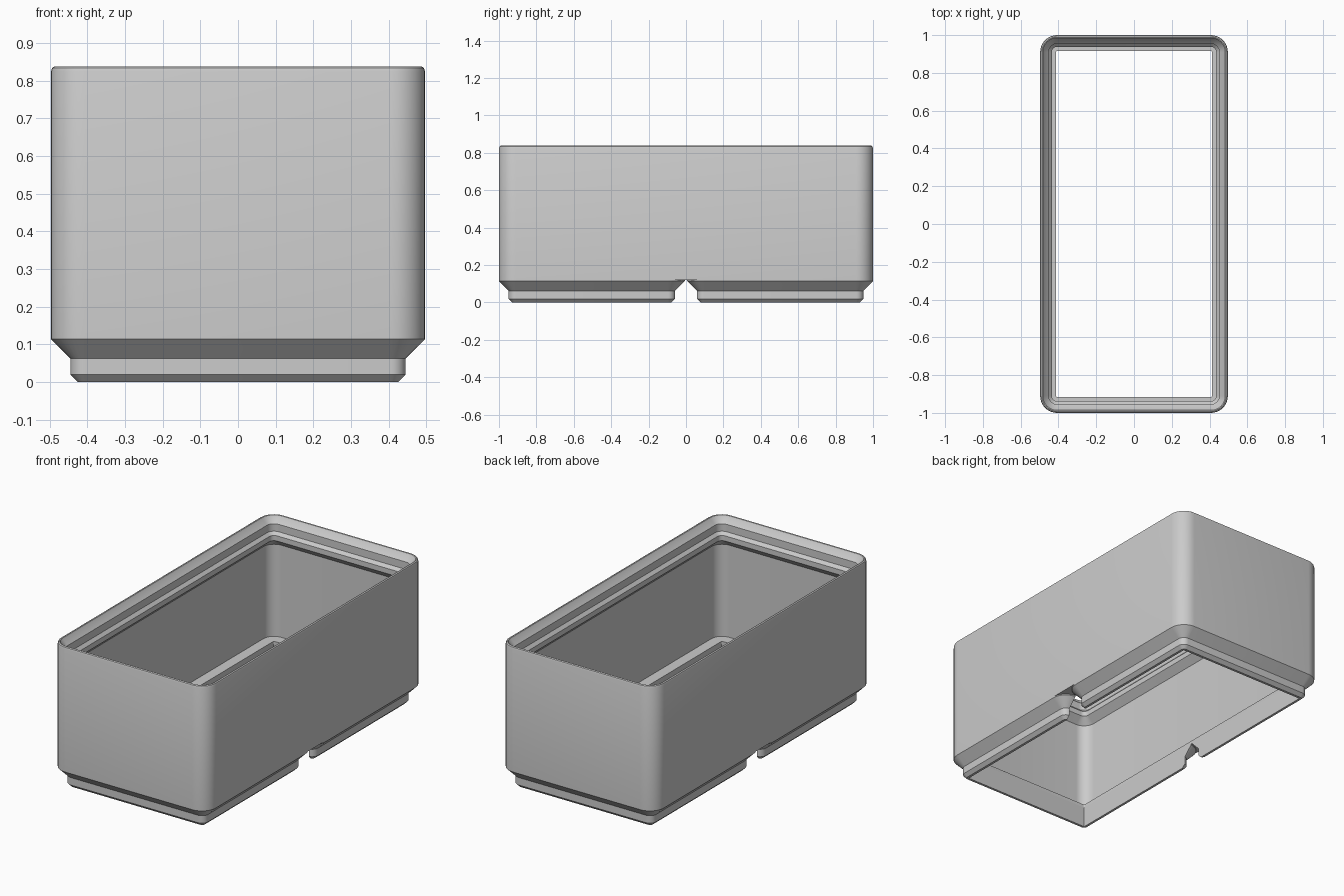
import bpy, bmesh, math

old = bpy.data.objects.get("Cube")
if old:
    bpy.data.objects.remove(old, do_unlink=True)

HALF_X, HALF_Y = 0.497, 1.0
CORNER = 0.09
HOLE_INSET = 0.085
STEPS = 8

grey = bpy.data.materials.new("light_grey")
grey.use_nodes = True
grey.diffuse_color = (0.6, 0.6, 0.6, 1)
grey.node_tree.nodes["Principled BSDF"].inputs["Base Color"].default_value = (0.6, 0.6, 0.6, 1)


def rounded_ring(bm, half_x, half_y, inset, z, centre_y=0):
    """Rounded rectangle, offset inwards by inset."""
    r = CORNER - inset
    verts = []
    for k, (sx, sy) in enumerate([(1, 1), (-1, 1), (-1, -1), (1, -1)]):
        for i in range(STEPS + 1):
            a = math.pi / 2 * (k + i / STEPS)
            x = sx * (half_x - CORNER) + r * math.cos(a)
            y = sy * (half_y - CORNER) + r * math.sin(a)
            verts.append(bm.verts.new((x, y + centre_y, z)))
    return verts


def loft(name, profile, half_x, half_y, centre_y=0, closed=False):
    """Skin rings through (inset, z) points; cap the ends or close the loop."""
    bm = bmesh.new()
    rings = [rounded_ring(bm, half_x, half_y, d, z, centre_y) for d, z in profile]
    pairs = list(zip(rings, rings[1:]))
    if closed:
        pairs.append((rings[-1], rings[0]))
    else:
        bm.faces.new(rings[0])
        bm.faces.new(rings[-1])
    n = len(rings[0])
    for a, b in pairs:
        for i in range(n):
            j = (i + 1) % n
            bm.faces.new((a[i], a[j], b[j], b[i]))
    bmesh.ops.recalc_face_normals(bm, faces=bm.faces)
    mesh = bpy.data.meshes.new(name)
    bm.to_mesh(mesh)
    bm.free()
    mesh.materials.append(grey)
    obj = bpy.data.objects.new(name, mesh)
    bpy.context.collection.objects.link(obj)
    return obj


def activate(obj):
    bpy.ops.object.select_all(action='DESELECT')
    obj.select_set(True)
    bpy.context.view_layer.objects.active = obj


# Bin wall with stacking lip, inner wall and floor ledge
wall_profile = [
    (0, 0.12), (0, 0.825), (0.003, 0.834), (0.009, 0.838), (0.014, 0.836),
    (0.018, 0.8275), (0.0455, 0.80), (0.0455, 0.757), (0.062, 0.74),
    (0.062, 0.71), (0.023, 0.671), (0.023, 0.138),
    (HOLE_INSET, 0.138), (HOLE_INSET, 0.12),
]
walls = loft("bin_walls", wall_profile, HALF_X, HALF_Y, closed=True)

# Stepped feet, opened up in the middle by one rectangular hole
foot_profile = [(0.071, 0), (0.052, 0.019), (0.052, 0.062), (0, 0.114), (0, 0.12)]
feet = [loft(name, foot_profile, HALF_X, HALF_X, side * (HALF_Y - HALF_X))
        for name, side in (("front_foot", -1), ("back_foot", 1))]

bpy.ops.mesh.primitive_cube_add(size=2)
cutter = bpy.context.object
cutter.name = "hole_cutter"
cutter.scale = (HALF_X - HOLE_INSET, HALF_Y - HOLE_INSET, 0.5)
cutter.hide_render = True
cutter.data.materials.append(grey)
for foot in feet:
    activate(foot)
    cut = foot.modifiers.new("hole", 'BOOLEAN')
    cut.operation = 'DIFFERENCE'
    cut.solver = 'EXACT'
    cut.object = cutter
    bpy.ops.object.modifier_apply(modifier=cut.name)
bpy.data.objects.remove(cutter, do_unlink=True)

# Smooth rounded corners, crisp chamfers
for obj in [walls] + feet:
    activate(obj)
    bpy.ops.object.shade_smooth_by_angle(angle=math.radians(30))
